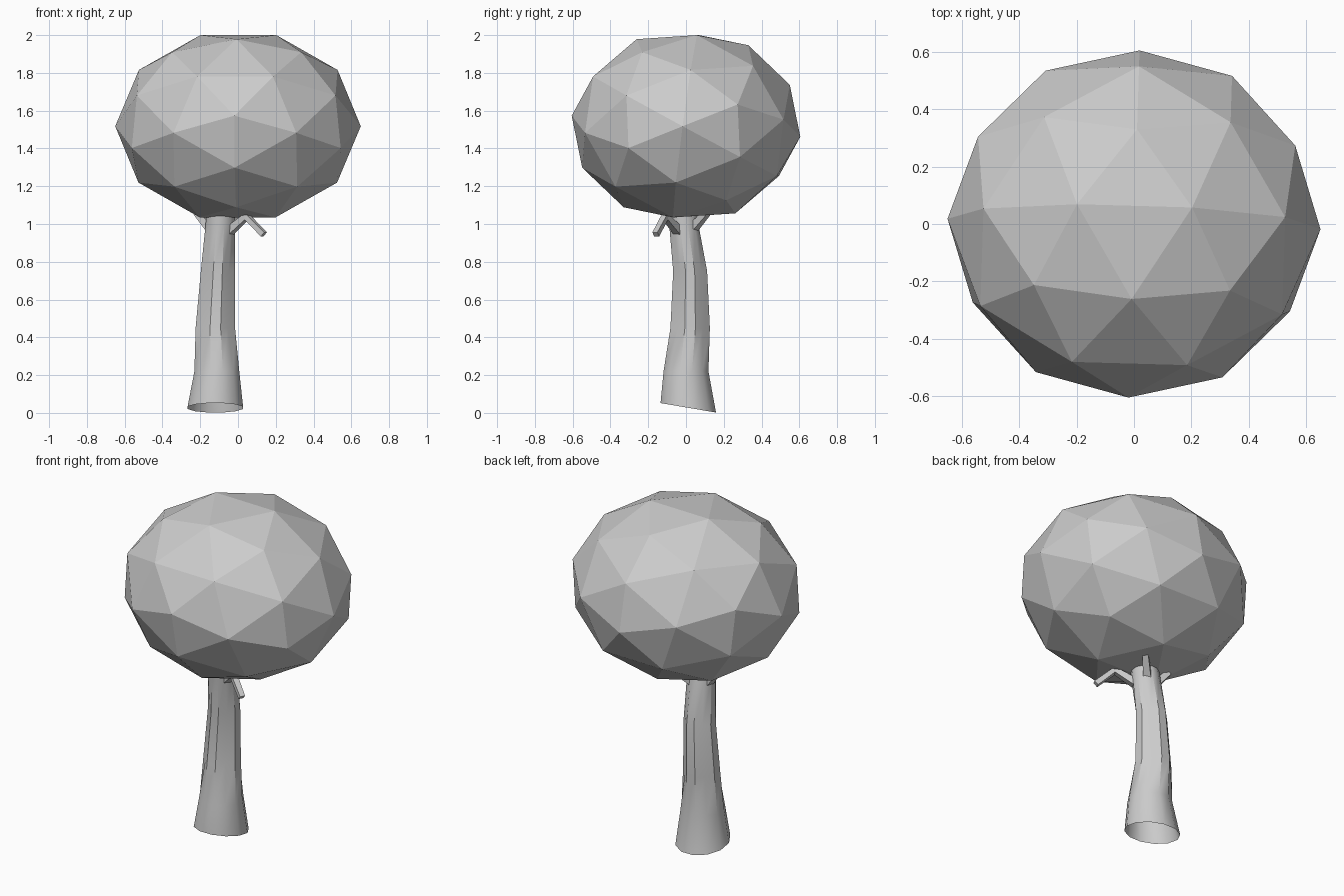
import bpy, bmesh, math
from mathutils import Vector, Matrix

cube = bpy.data.objects.get("Cube")
if cube:
    bpy.data.objects.remove(cube, do_unlink=True)

GREY = (0.6, 0.6, 0.6, 1.0)
grey = bpy.data.materials.new("plain grey")
grey.use_nodes = True
grey.diffuse_color = GREY
grey.node_tree.nodes["Principled BSDF"].inputs["Base Color"].default_value = GREY


def finish(name, bm, smooth_angle=None):
    mesh = bpy.data.meshes.new(name)
    bmesh.ops.recalc_face_normals(bm, faces=bm.faces)
    bm.to_mesh(mesh)
    bm.free()
    mesh.materials.append(grey)
    obj = bpy.data.objects.new(name, mesh)
    bpy.context.collection.objects.link(obj)
    if smooth_angle:
        bpy.ops.object.select_all(action='DESELECT')
        obj.select_set(True)
        bpy.context.view_layer.objects.active = obj
        bpy.ops.object.shade_smooth_by_angle(angle=math.radians(smooth_angle))
    return obj


def bridge(bm, rings):
    """Join consecutive rings of vertices with quads."""
    for a, b in zip(rings, rings[1:]):
        for i in range(len(a)):
            j = (i + 1) % len(a)
            bm.faces.new((a[i], a[j], b[j], b[i]))


# Crown: faceted ball with its pole facing the front, flattened in height
bm = bmesh.new()
bmesh.ops.create_icosphere(bm, subdivisions=2, radius=1)
pole = max(bm.verts, key=lambda v: v.co.z).co.normalized()
near = [v.co for v in bm.verts if 0.8 < v.co.normalized().dot(pole) < 0.9]
front = Vector((-0.03, -1, 0.11)).normalized()
down = Vector((0, 0, -1))
down = (down - front * down.dot(front)).normalized()
spoke = (near[0] - pole * near[0].dot(pole)).normalized()
source = Matrix((pole, spoke, pole.cross(spoke)))
target = Matrix((front, down, front.cross(down))).transposed()
bm.transform((target @ source).to_4x4())
for axis, (low, high) in enumerate(((-0.65, 0.65), (-0.605, 0.605), (1.035, 2.0))):
    values = [v.co[axis] for v in bm.verts]
    least, span = min(values), max(values) - min(values)
    for v in bm.verts:
        v.co[axis] = low + (v.co[axis] - least) / span * (high - low)
finish("crown", bm)

# Trunk: bent, tapering open tube with shallow bark furrows
SIDES = 12
SECTIONS = [  # x, y, z, radius, furrow depth
    (-0.12, 0.012, 0.027, 0.152, 0),
    (-0.112, 0.0, 0.22, 0.123, 0),
    (-0.12, 0.022, 0.45, 0.108, 0.016),
    (-0.107, 0.022, 0.75, 0.093, 0.012),
    (-0.094, -0.012, 1.0, 0.08, 0),
    (-0.09, -0.03, 1.12, 0.075, 0),
]
bm = bmesh.new()
rings = []
for level, (x, y, z, radius, furrow) in enumerate(SECTIONS):
    tilt = 0.17 if level == 0 else 0
    ring = []
    for i in range(SIDES):
        a = math.tau * (i + 0.5) / SIDES
        r = radius - (furrow if i % 3 == 1 else 0)
        dy = r * math.sin(a)
        ring.append(bm.verts.new((x + r * math.cos(a), y + dy, z - tilt * dy)))
    rings.append(ring)
bridge(bm, rings)
finish("trunk", bm, 35)


# Twigs: thin square stems following a bent path
def twig(name, path, widths):
    points = [Vector(p) for p in path]
    bm = bmesh.new()
    rings = []
    for i, p in enumerate(points):
        along = (points[min(i + 1, len(points) - 1)] - points[max(i - 1, 0)]).normalized()
        side = along.cross((0, 0, 1)).normalized()
        up = side.cross(along)
        w = widths[i] / 2
        rings.append([bm.verts.new(p + side * s * w + up * t * w)
                      for s, t in ((-1, -1), (1, -1), (1, 1), (-1, 1))])
    bridge(bm, rings)
    bm.faces.new(rings[0])
    bm.faces.new(rings[-1])
    finish(name, bm)


twig("bent_twig", [(-0.06, -0.03, 0.95), (0.045, -0.11, 1.04), (0.137, -0.16, 0.945)],
     (0.045, 0.035, 0.03))
twig("back_twig", [(-0.07, 0.03, 0.97), (0.02, 0.12, 1.07)], (0.045, 0.03))
twig("right_twig", [(-0.14, 0.0, 0.97), (-0.22, 0.03, 1.06)], (0.045, 0.03))
